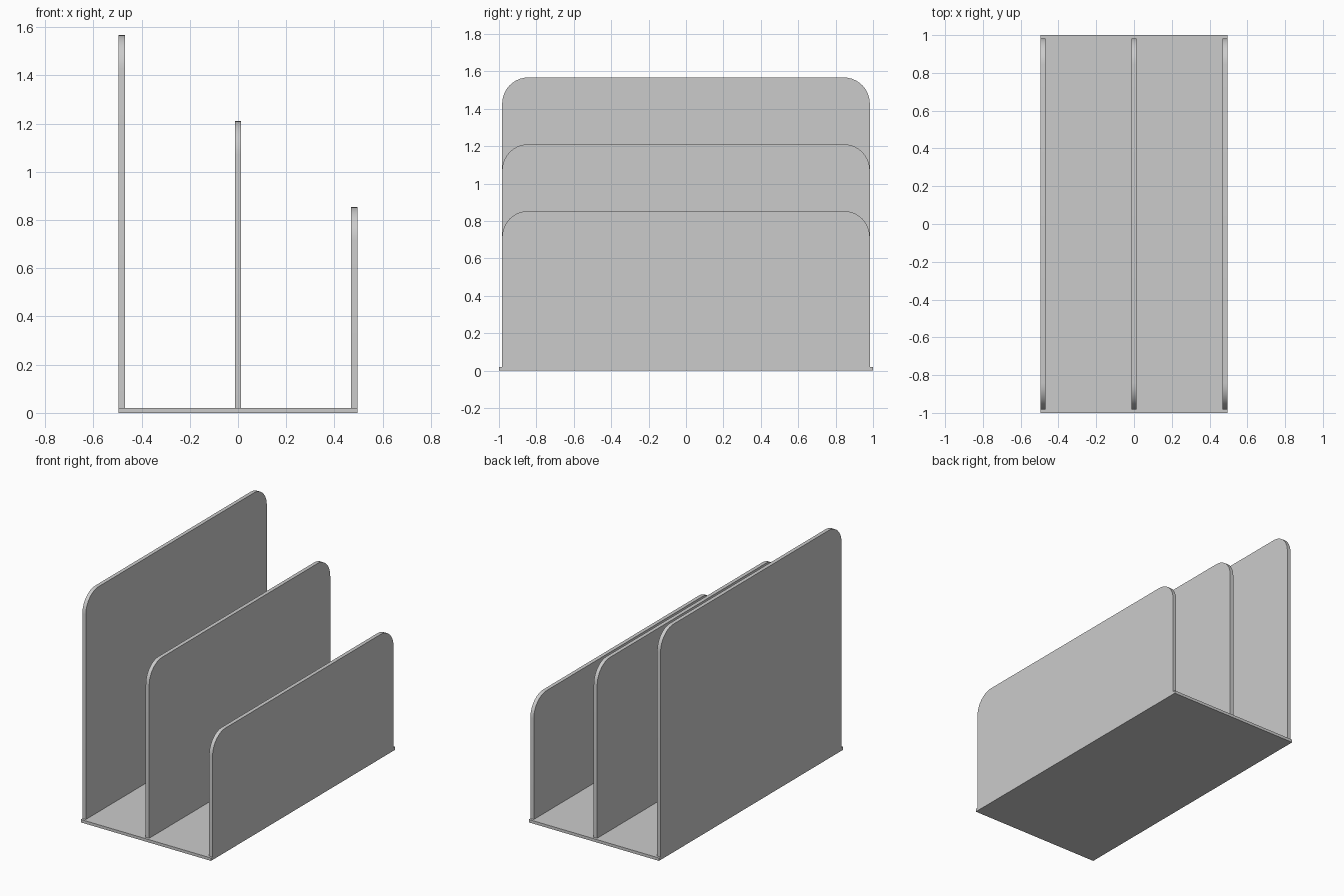
import bpy, bmesh, math

if "Cube" in bpy.data.objects:
    bpy.data.objects.remove(bpy.data.objects["Cube"])

BASE_TOP = 0.02
HALF_X = 0.495
THICK = 0.026
HALF_Y = 0.983
RADIUS = 0.14
SEGMENTS = 10


def add_object(name, bm):
    bmesh.ops.recalc_face_normals(bm, faces=bm.faces)
    mesh = bpy.data.meshes.new(name)
    bm.to_mesh(mesh)
    bm.free()
    obj = bpy.data.objects.new(name, mesh)
    bpy.context.collection.objects.link(obj)
    return obj


def extrude_outline(name, points, direction):
    bm = bmesh.new()
    face = bm.faces.new([bm.verts.new(p) for p in points])
    result = bmesh.ops.extrude_face_region(bm, geom=[face], use_keep_orig=True)
    verts = [g for g in result["geom"] if isinstance(g, bmesh.types.BMVert)]
    bmesh.ops.translate(bm, verts=verts, vec=direction)
    return add_object(name, bm)


def divider(name, x, top):
    # Upright sheet with two rounded top corners
    left = x - THICK / 2
    points = [(left, -HALF_Y, BASE_TOP), (left, HALF_Y, BASE_TOP)]
    for side, start in ((1, 0), (-1, 90)):
        for i in range(SEGMENTS + 1):
            a = math.radians(start + 90 * i / SEGMENTS)
            points.append((left,
                           side * (HALF_Y - RADIUS) + RADIUS * math.cos(a),
                           top - RADIUS + RADIUS * math.sin(a)))
    obj = extrude_outline(name, points, (THICK, 0, 0))
    bpy.ops.object.select_all(action='DESELECT')
    obj.select_set(True)
    bpy.context.view_layer.objects.active = obj
    bpy.ops.object.shade_smooth_by_angle(angle=math.radians(30))


# Flat base plate
extrude_outline("base_plate",
                [(-HALF_X, -1, 0), (HALF_X, -1, 0), (HALF_X, 1, 0), (-HALF_X, 1, 0)],
                (0, 0, BASE_TOP))

# Three dividers stepping down from left to right
edge = HALF_X - THICK / 2
divider("tall_divider", -edge, 1.567)
divider("middle_divider", 0, 1.21)
divider("short_divider", edge, 0.853)
